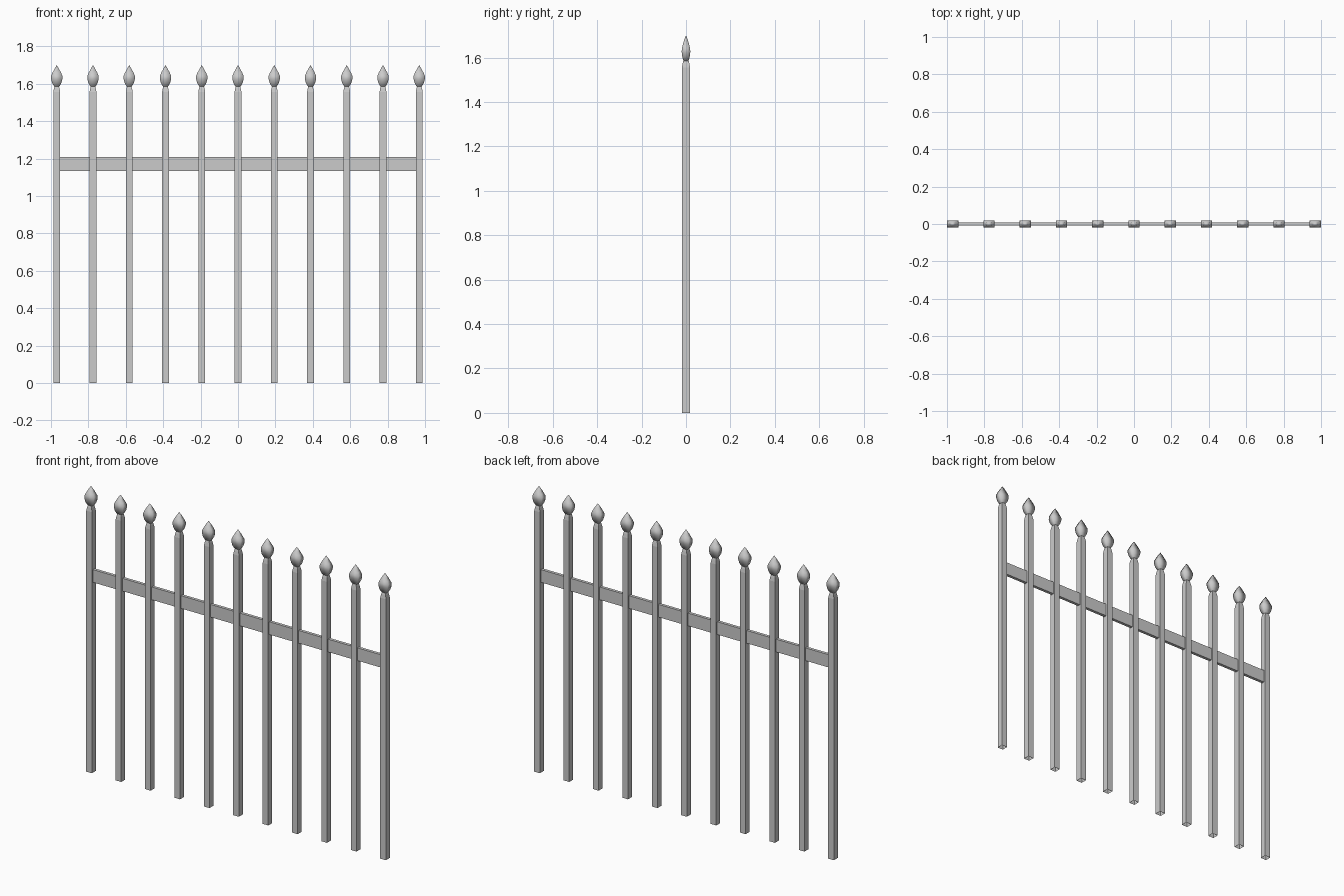
import bpy, bmesh

if "Cube" in bpy.data.objects:
    bpy.data.objects.remove(bpy.data.objects["Cube"])


def loft(name, rings, location_x, smooth):
    """Rectangular rings (z, half x, half y) joined upward; bottom left open."""
    bm = bmesh.new()
    prev = None
    for z, hx, hy in rings:
        if hx == 0:
            tip = bm.verts.new((0, 0, z))
            for i in range(4):
                bm.faces.new((prev[i], prev[(i + 1) % 4], tip))
            break
        ring = [bm.verts.new((sx * hx, sy * hy, z))
                for sx, sy in ((-1, -1), (1, -1), (1, 1), (-1, 1))]
        if prev:
            for i in range(4):
                j = (i + 1) % 4
                bm.faces.new((prev[i], prev[j], ring[j], ring[i]))
        prev = ring
    else:
        bm.faces.new(prev)
    for f in bm.faces:
        f.smooth = smooth
    mesh = bpy.data.meshes.new(name)
    bm.to_mesh(mesh)
    bm.free()
    obj = bpy.data.objects.new(name, mesh)
    obj.location.x = location_x
    bpy.context.collection.objects.link(obj)
    return obj


COUNT, SPAN = 11, 0.969
POST = [(0, .0185, .0185), (1.555, .0185, .0185), (1.575, .015, .015), (1.59, .011, .011)]
SPEAR = [(1.585, .012, .011), (1.592, .018, .014), (1.605, .025, .017), (1.625, .03, .0195),
         (1.642, .0305, .0185), (1.658, .0235, .0145), (1.68, .012, .008), (1.70, 0, 0)]

# upright bars with spear-shaped finials
for k in range(COUNT):
    x = -SPAN + 2 * SPAN * k / (COUNT - 1)
    loft("post", POST, x, False)
    loft("finial", SPEAR, x, True)

# flat cross rail between the outer posts
bpy.ops.mesh.primitive_cube_add(size=1, location=(0, 0, 1.172))
rail = bpy.context.object
rail.name = "rail"
rail.scale = (2 * SPAN - 0.03, 0.018, 0.076)
